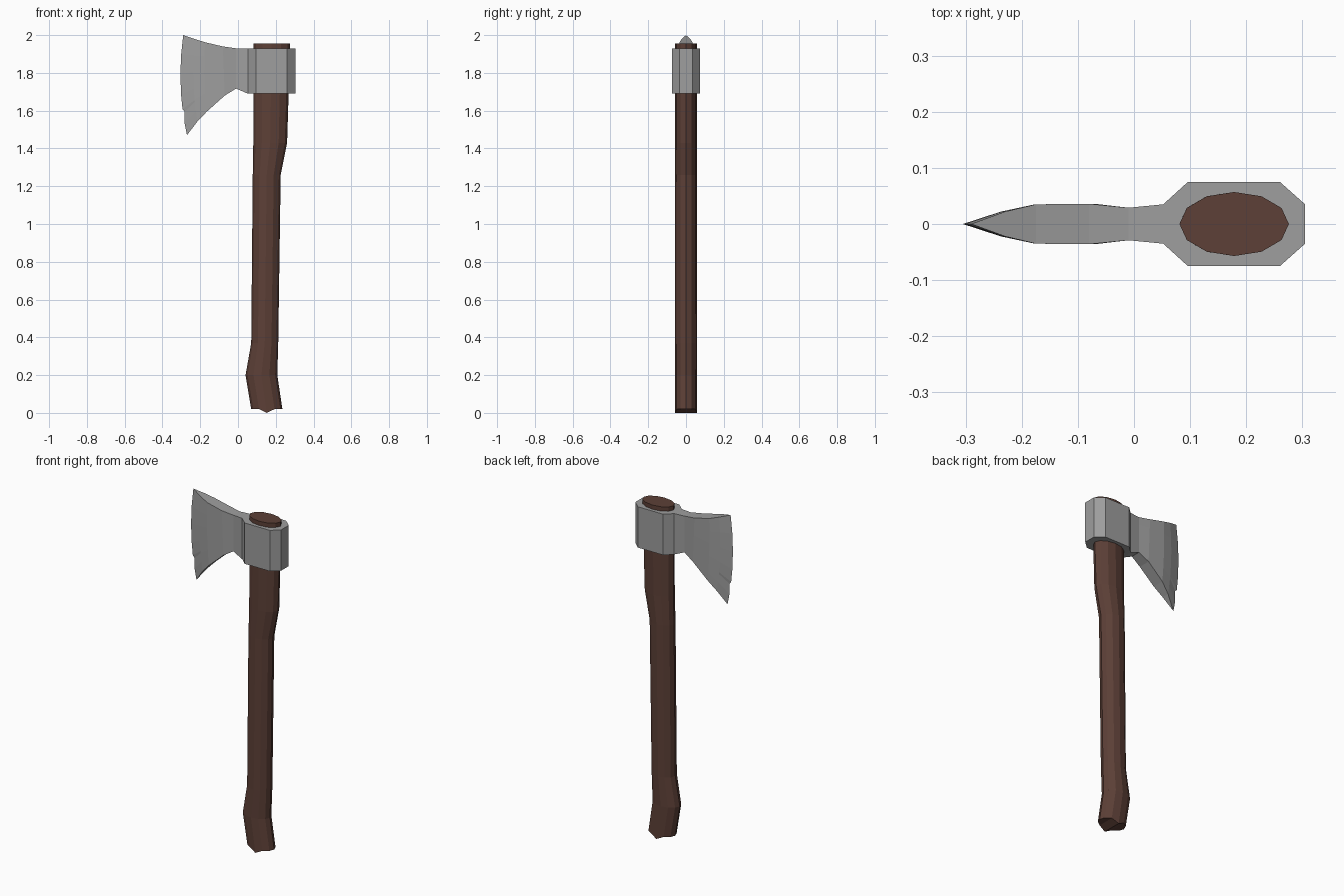
import bpy, bmesh, math

cube = bpy.data.objects.get("Cube")
if cube:
    bpy.data.objects.remove(cube, do_unlink=True)


def make_material(name, rgb):
    mat = bpy.data.materials.new(name)
    mat.use_nodes = True
    mat.diffuse_color = (*rgb, 1)
    bsdf = mat.node_tree.nodes["Principled BSDF"]
    bsdf.inputs["Base Color"].default_value = (*rgb, 1)
    bsdf.inputs["Roughness"].default_value = 0.8
    return mat


def finish(bm, name, mat):
    bmesh.ops.remove_doubles(bm, verts=bm.verts, dist=0.0005)
    bmesh.ops.recalc_face_normals(bm, faces=bm.faces)
    mesh = bpy.data.meshes.new(name)
    bm.to_mesh(mesh)
    bm.free()
    mesh.materials.append(mat)
    obj = bpy.data.objects.new(name, mesh)
    bpy.context.collection.objects.link(obj)
    return obj


def bridge(bm, rings):
    """Join neighbouring closed rings with quads."""
    for a, b in zip(rings, rings[1:]):
        n = len(a)
        for i in range(n):
            j = (i + 1) % n
            bm.faces.new((a[i], a[j], b[j], b[i]))


wood = make_material("dark brown wood", (0.109, 0.051, 0.038))
steel = make_material("grey steel", (0.342, 0.342, 0.342))

# Handle: twelve-sided oval rings given as height, left edge, right edge
SIDES = 12
HALF_DEPTH = 0.057
stations = [(0.02, 0.07, 0.235), (0.2, 0.04, 0.208), (0.37, 0.07, 0.213),
            (1.26, 0.078, 0.226), (1.43, 0.081, 0.26), (1.955, 0.081, 0.276)]
bm = bmesh.new()
rings = []
for z, x0, x1 in stations:
    ring = []
    for i in range(SIDES):
        a = math.tau * i / SIDES
        ring.append(bm.verts.new(((x0 + x1) / 2 + (x1 - x0) / 2 * math.cos(a),
                                  HALF_DEPTH * math.sin(a), z)))
    rings.append(ring)
bridge(bm, rings)
bm.faces.new(rings[-1])

# Butt end: strips across the depth, with a ridge down the middle
foot = rings[0]
for i in (SIDES // 4, 3 * SIDES // 4):
    foot[i].co.z = 0.0
for i in range(SIDES // 2):
    strip = [foot[i], foot[i + 1], foot[-i - 1], foot[-i]]
    bm.faces.new(list(dict.fromkeys(strip)))
finish(bm, "handle", wood)

# Axe head: one loft from the poll through the eye and neck to the edge
# columns are top x, top z, bottom x, bottom z, half thickness, edge bulge
columns = [(0.305, 1.93, 0.305, 1.69, 0.035, 0), (0.26, 1.93, 0.26, 1.69, 0.075, 0),
           (0.096, 1.93, 0.096, 1.69, 0.075, 0), (0.052, 1.93, 0.052, 1.69, 0.035, 0),
           (-0.01, 1.93, -0.01, 1.717, 0.029, 0), (-0.08, 1.94, -0.07, 1.68, 0.036, 0),
           (-0.175, 1.962, -0.165, 1.595, 0.035, 0.006),
           (-0.23, 1.98, -0.215, 1.543, 0.022, 0.014),
           (-0.29, 2.0, -0.27, 1.47, 0, 0.024)]
rows = [0, 0.2, 0.4, 0.6, 0.74, 0.765, 0.88, 1]
NICK_ROW = 5
bm = bmesh.new()
rings = []
for xt, zt, xb, zb, half, bulge in columns:
    front, back = [], []
    for k, t in enumerate(rows):
        x = xt + (xb - xt) * t - bulge * 4 * t * (1 - t)
        if half == 0 and k == NICK_ROW:
            x += 0.01
        z = zt + (zb - zt) * t
        front.append(bm.verts.new((x, -half, z)))
        back.append(bm.verts.new((x, half, z)))
    rings.append(front + back[::-1])
bridge(bm, rings)
bm.faces.new(rings[0])
finish(bm, "axe_head", steel)
